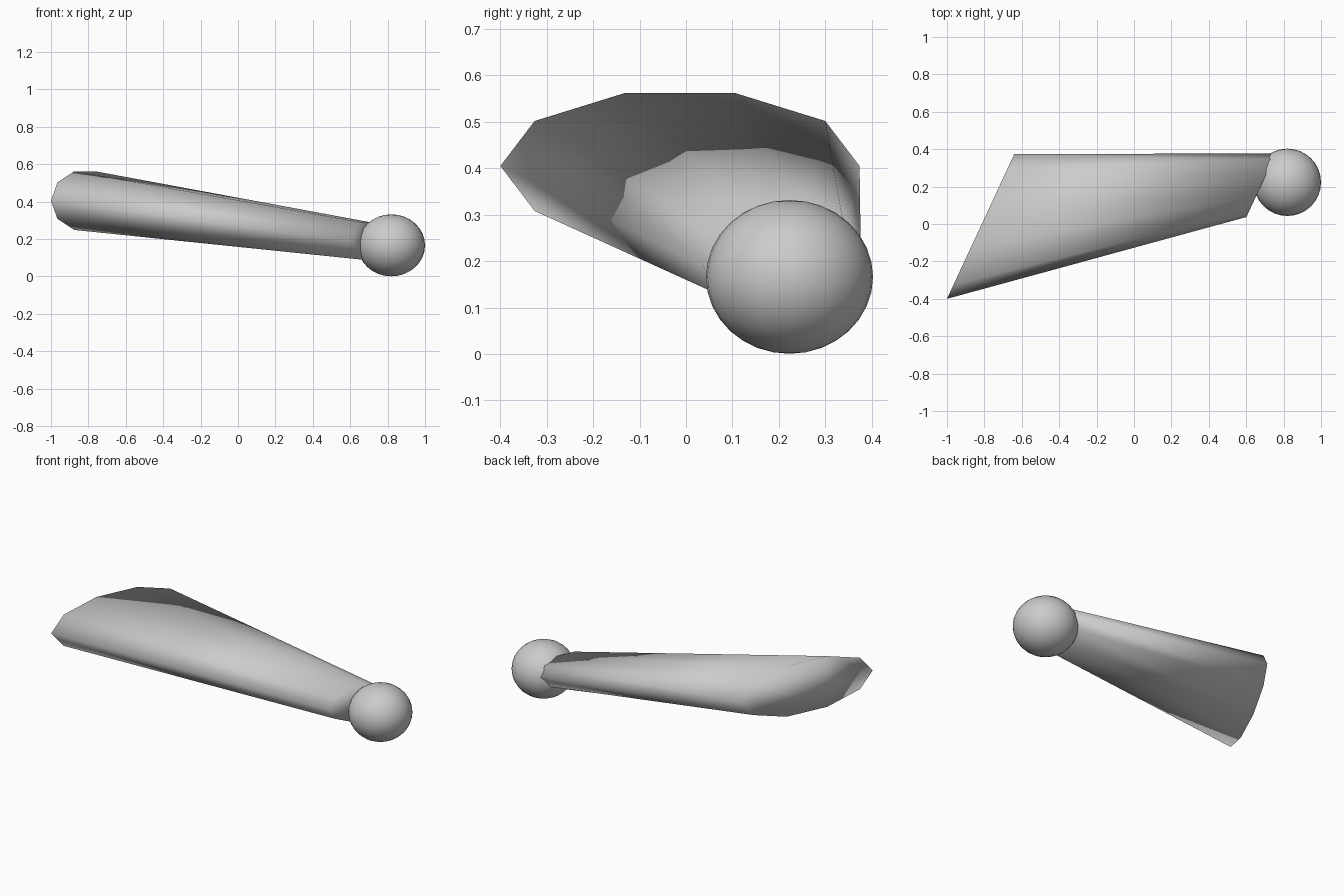
import bpy, bmesh
from math import cos, sin, tau
from mathutils import Vector

if "Cube" in bpy.data.objects:
    bpy.data.objects.remove(bpy.data.objects["Cube"], do_unlink=True)

# Single plain grey
grey = bpy.data.materials.new("plain_grey")
grey.use_nodes = True
colour = (0.6, 0.6, 0.6, 1)
grey.diffuse_color = colour
grey.node_tree.nodes["Principled BSDF"].inputs["Base Color"].default_value = colour


def finish(name, bm):
    """Turn a bmesh into a fully smooth grey object."""
    bmesh.ops.recalc_face_normals(bm, faces=bm.faces)
    for face in bm.faces:
        face.smooth = True
    mesh = bpy.data.meshes.new(name)
    bm.to_mesh(mesh)
    bm.free()
    mesh.materials.append(grey)
    obj = bpy.data.objects.new(name, mesh)
    bpy.context.collection.objects.link(obj)
    return obj


def ring(bm, centre, across, height, sides=10):
    """Slanted elliptical ring, spanned by a horizontal vector and z."""
    verts = []
    for i in range(sides):
        a = tau * i / sides
        verts.append(bm.verts.new(
            Vector(centre) + Vector(across) * cos(a) + Vector((0, 0, height * sin(a)))))
    return verts


# Tapered limb: ten-sided, both ends cut on the slant
bm = bmesh.new()
wide = ring(bm, (-0.82, -0.013, 0.405), (0.18, 0.387, 0), 0.165)
narrow = ring(bm, (0.68, 0.207, 0.19), (0.079, 0.17, 0), 0.105)
for i in range(len(wide)):
    j = (i + 1) % len(wide)
    bm.faces.new((wide[i], wide[j], narrow[j], narrow[i]))
bm.faces.new(wide)
bm.faces.new(narrow)
finish("tapered_limb", bm)

# Slightly flattened ball on the narrow end
bm = bmesh.new()
bmesh.ops.create_uvsphere(bm, u_segments=32, v_segments=16, radius=0.18)
bmesh.ops.scale(bm, vec=(1, 1, 0.92), verts=bm.verts)
bmesh.ops.translate(bm, vec=(0.82, 0.223, 0.166), verts=bm.verts)
finish("end_ball", bm)
